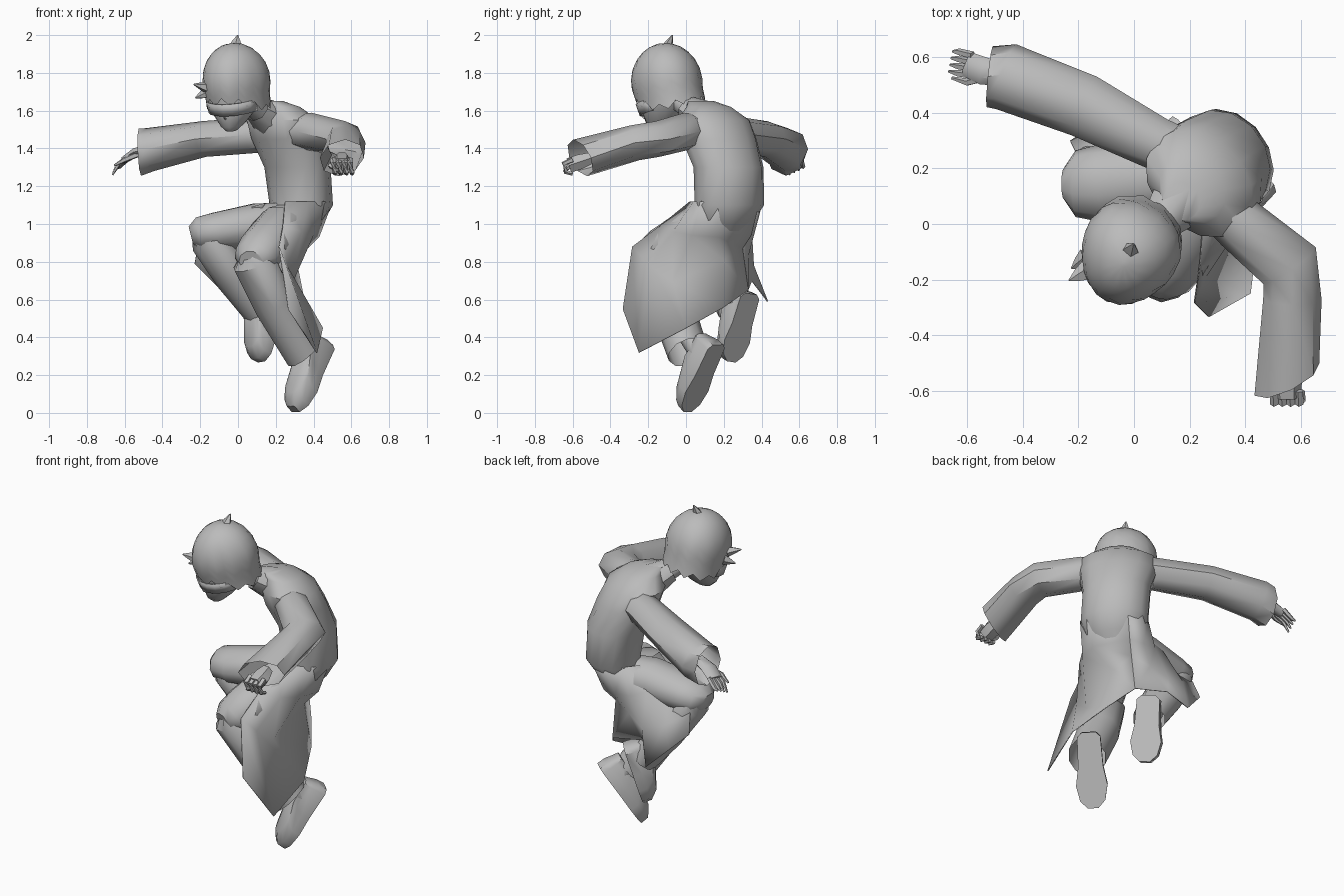
import bpy, math
from mathutils import Vector, Matrix

cube = bpy.data.objects.get("Cube")
if cube:
    bpy.data.objects.remove(cube)

grey = bpy.data.materials.new("plain grey")
grey.use_nodes = True
grey.diffuse_color = (0.5, 0.5, 0.5, 1)
grey.node_tree.nodes["Principled BSDF"].inputs["Base Color"].default_value = (0.5, 0.5, 0.5, 1)


def make(name, verts, faces, angle=45):
    me = bpy.data.meshes.new(name)
    me.from_pydata([tuple(v) for v in verts], [], faces)
    me.materials.append(grey)
    ob = bpy.data.objects.new(name, me)
    bpy.context.collection.objects.link(ob)
    bpy.ops.object.select_all(action='DESELECT')
    ob.select_set(True)
    bpy.context.view_layer.objects.active = ob
    bpy.ops.object.mode_set(mode='EDIT')
    bpy.ops.mesh.select_all(action='SELECT')
    bpy.ops.mesh.normals_make_consistent(inside=False)
    bpy.ops.object.mode_set(mode='OBJECT')
    bpy.ops.object.shade_smooth_by_angle(angle=math.radians(angle))
    return ob


def loft(name, rings, cap_start=True, cap_end=True, angle=45):
    n = len(rings[0])
    faces = []
    for r in range(len(rings) - 1):
        for i in range(n):
            j = (i + 1) % n
            faces.append((r * n + i, r * n + j, (r + 1) * n + j, (r + 1) * n + i))
    if cap_start:
        faces.append(tuple(range(n)))
    if cap_end:
        faces.append(tuple(range((len(rings) - 1) * n, len(rings) * n)))
    return make(name, [v for ring in rings for v in ring], faces, angle)


def ellipse(c, u, v, a, b, n):
    return [Vector(c) + u * a * math.cos(2 * math.pi * i / n) + v * b * math.sin(2 * math.pi * i / n)
            for i in range(n)]


# Tube along a path of (point, side radius, upright radius); open tubes may have a slanted hem
def tube(name, stations, n=8, open_end=False, hem=None):
    pts = [Vector(s[0]) for s in stations]
    rings = []
    for i, (_, a, b) in enumerate(stations):
        t = (pts[min(i + 1, len(pts) - 1)] - pts[max(i - 1, 0)]).normalized()
        if hem and i == len(pts) - 1:
            t = Vector(hem).normalized()
        side = t.cross(Vector((0, 0, 1))).normalized()
        rings.append(ellipse(pts[i], side, side.cross(t), a, b, n))
    return loft(name, rings, True, not open_end)


# Thin cloth panel from rows of points
def panel(name, rows):
    w = len(rows[0])
    faces = [(r * w + i, r * w + i + 1, (r + 1) * w + i + 1, (r + 1) * w + i)
             for r in range(len(rows) - 1) for i in range(w - 1)]
    ob = make(name, [p for row in rows for p in row], faces, 60)
    ob.modifiers.new("cloth", 'SOLIDIFY').thickness = 0.006
    return ob


# Torso: each ring has its own turn, so the body twists from hips to shoulders
def torso_ring(c, turn_angle, a, b):
    q = math.radians(turn_angle)
    return ellipse(c, Vector((math.cos(q), math.sin(q), 0)), Vector((-math.sin(q), math.cos(q), 0)), a, b, 14)


torso = [((.27, .19, .9), -57, .09, .08), ((.31, .2, 1.0), -57, .15, .13),
         ((.335, .23, 1.1), -57, .195, .155), ((.315, .225, 1.3), -55, .195, .165),
         ((.265, .175, 1.45), -48, .22, .175), ((.235, .145, 1.55), -45, .22, .165),
         ((.21, .12, 1.62), -45, .13, .11), ((.17, .08, 1.65), -45, .07, .07)]
loft("coat_body", [torso_ring(*t) for t in torso])

# Neck and collar
tube("neck", [((.15, .08, 1.56), .06, .06), ((.04, -.05, 1.66), .055, .055)])
tube("collar", [((.17, .09, 1.56), .11, .10), ((.10, .01, 1.61), .075, .07)], 8, True)

# Sleeves
tube("right_sleeve", [((.2, .24, 1.47), .09, .09), ((.08, .29, 1.47), .095, .095),
                      ((-.18, .425, 1.45), .115, .095), ((-.46, .53, 1.395), .122, .115),
                      ((-.52, .53, 1.38), .11, .125)], 8, True, (-1, .1, -.05))
tube("left_sleeve", [((.3, .07, 1.49), .09, .09), ((.38, -.0, 1.49), .1, .1),
                     ((.56, -.15, 1.45), .115, .095), ((.57, -.27, 1.43), .105, .095),
                     ((.55, -.56, 1.35), .13, .105)], 8, True, (.42, -.85, -.4))

# Right hand, open
tube("right_palm", [((-.46, .53, 1.4), .035, .03), ((-.54, .55, 1.38), .05, .025),
                    ((-.6, .575, 1.34), .045, .018)], 6)
for i in range(4):
    s = i - 1.5
    tube(f"right_finger_{i + 1}", [((-.58, .57 + s * .024, 1.35), .015, .014),
                                   ((-.63, .58 + s * .026, 1.32 - i * .006), .013, .012),
                                   ((-.665 + i * .004, .585 + s * .024, 1.26 + i * .012), .005, .005)], 5)
tube("right_thumb", [((-.53, .53, 1.37), .018, .018), ((-.6, .51, 1.34), .014, .014),
                     ((-.655, .525, 1.31), .006, .006)], 5)

# Left hand, a loose fist
tube("left_palm", [((.55, -.5, 1.35), .035, .035), ((.55, -.56, 1.33), .055, .045),
                   ((.55, -.62, 1.31), .05, .045)], 6)
for i in range(4):
    x = .505 + i * .03
    tube(f"left_finger_{i + 1}", [((x, -.6, 1.34), .017, .016), ((x, -.645, 1.32), .016, .015),
                                  ((x + .008, -.635, 1.275), .015, .014), ((x + .01, -.6, 1.265), .01, .01)], 5)
tube("left_thumb", [((.5, -.55, 1.33), .018, .018), ((.49, -.61, 1.31), .016, .016),
                    ((.53, -.645, 1.28), .008, .008)], 5)

# Trouser legs, thigh and shin overlapping at the knee
tube("right_thigh", [((.3, .22, 1.0), .12, .12), ((.1, .17, .99), .14, .125),
                     ((-.12, .145, .96), .14, .105), ((-.21, .145, .95), .12, .09),
                     ((-.25, .145, .94), .06, .05)], 10)
tube("right_shin", [((-.19, .145, 1.0), .09, .06), ((-.15, .15, .91), .13, .1),
                    ((-.02, .2, .72), .12, .1), ((.11, .26, .54), .095, .085)], 10, True)
tube("left_thigh", [((.31, .2, 1.0), .13, .12), ((.22, .05, .97), .14, .13),
                    ((.13, -.12, .87), .135, .115), ((.09, -.19, .82), .12, .1),
                    ((.07, -.24, .8), .07, .06)], 10)
tube("left_shin", [((.07, -.17, .87), .07, .05), ((.085, -.165, .8), .125, .115),
                   ((.19, -.08, .58), .12, .11), ((.35, .01, .32), .11, .11)], 10, True, (.6, .3, -.7))


# Shoe: sole outline lofted up to a narrower top, with an ankle
def shoe(name, heel, toe, normal, ankle):
    heel, toe = Vector(heel), Vector(toe)
    d = (toe - heel).normalized()
    up = -Vector(normal)
    up = (up - d * up.dot(d)).normalized()
    side = d.cross(up)
    length = (toe - heel).length
    outline = [(0, .04), (.06, .065), (.45, .07), (.7, .088), (.9, .07), (1, .03)]
    outline += [(t, -w) for t, w in reversed(outline)]

    def ring(h, w, start, stop):
        return [heel + d * length * (start + t * (stop - start)) + side * s * w + up * h for t, s in outline]
    loft(name, [ring(0, 1, 0, 1), ring(.05, 1, 0, .99), ring(.095, .8, .02, .85), ring(.13, .65, .03, .5)])
    tube(name + "_ankle", [(heel + d * length * .28 + up * .07, .055, .055), (ankle, .06, .06)])


shoe("left_shoe", (.475, .17, .36), (.305, .01, .005), (.6, .65, -.45), (.3, .0, .44))
shoe("right_shoe", (.185, .345, .63), (.125, .24, .27), (.75, .6, -.25), (.06, .24, .62))

# Coat tails: hips, pinched crease, flared hem; both share the back seam
panel("left_coat_tail", [
    [(.25, .02, 1.12), (.37, .04, 1.12), (.46, .08, 1.12), (.495, .17, 1.1), (.37, .385, 1.1)],
    [(.24, -.14, .99), (.34, -.07, .96), (.4, .03, .94), (.43, .17, .93), (.32, .345, .94)],
    [(.22, -.285, .88), (.26, -.19, .78), (.29, -.07, .69), (.31, .2, .81), (.27, .3, .87)],
    [(.27, -.335, .55), (.42, -.25, .32), (.45, .0, .45), (.36, .2, .56), (.27, .33, .65)]])
panel("right_coat_tail", [
    [(.14, .06, 1.11), (.14, .25, 1.1), (.19, .35, 1.11), (.28, .405, 1.11), (.37, .385, 1.1)],
    [(-.04, .16, 1.06), (.05, .31, .98), (.14, .35, .95), (.23, .36, .94), (.32, .345, .94)],
    [(-.21, .26, .9), (-.08, .33, .82), (.05, .36, .78), (.16, .33, .83), (.27, .3, .87)],
    [(-.23, .3, .79), (-.14, .36, .7), (-.03, .435, .59), (.05, .35, .7), (.27, .33, .65)]])

# Head, built upright then turned
turn = (Matrix.Translation((-.015, -.1, 1.755)) @ Matrix.Rotation(math.radians(-25), 4, 'Z')
        @ Matrix.Rotation(math.radians(14), 4, 'X'))
X, Y = Vector((1, 0, 0)), Vector((0, 1, 0))
face = [(.03, 0, .155, .16), (-.08, -.02, .145, .15), (-.15, -.045, .115, .125),
        (-.21, -.08, .065, .085), (-.24, -.1, .03, .04)]
loft("face", [ellipse((0, y, z), X, Y, a, b, 14) for z, y, a, b in face]).matrix_world = turn

# Hair cap with a jagged lower edge, short at the front and tapered at the nape
cols, rows = 24, 9
hair = []
for k in range(rows):
    ring = []
    for i in range(cols):
        t = 2 * math.pi * i / cols
        front = max(0, -math.sin(t))
        end = 2.35 - .43 * front + (.12 if i % 2 else -.12)
        p = .06 + (end - .06) * k / (rows - 1)
        bulge = 1 + .04 * math.sin(3 * t) * math.sin(p)
        r = bulge * math.sin(min(p, 1.9))
        ring.append((.178 * r * math.cos(t), .19 * r * math.sin(t), .205 * math.cos(p)))
    hair.append(ring)
loft("hair", hair, True, False).matrix_world = turn

# Loose hair tufts: root and tip
tufts = [((0, .04, .17), (-.0, .09, .23)), ((-.11, -.13, .0), (-.155, -.185, .03)),
         ((-.13, -.1, -.04), (-.165, -.16, -.05))]
for i, (a, b) in enumerate(tufts):
    a, b = Vector(a), Vector(b)
    tube(f"hair_tuft_{i + 1}", [(a, .04, .03), (a.lerp(b, .5), .025, .018), (b, .003, .003)], 5).matrix_world = turn

# Wraparound glasses and nose
lens = []
for z, r in ((-.08, .17), (-.145, .162)):
    lens.append([(r * .88 * math.sin(t), -.025 - r * math.cos(t), z)
                 for t in [math.radians(-80 + 20 * i) for i in range(9)]])
panel("glasses", lens).matrix_world = turn
tube("nose", [((0, -.15, -.1), .012, .01), ((0, -.19, -.15), .015, .012), ((0, -.15, -.17), .01, .01)],
     5).matrix_world = turn
